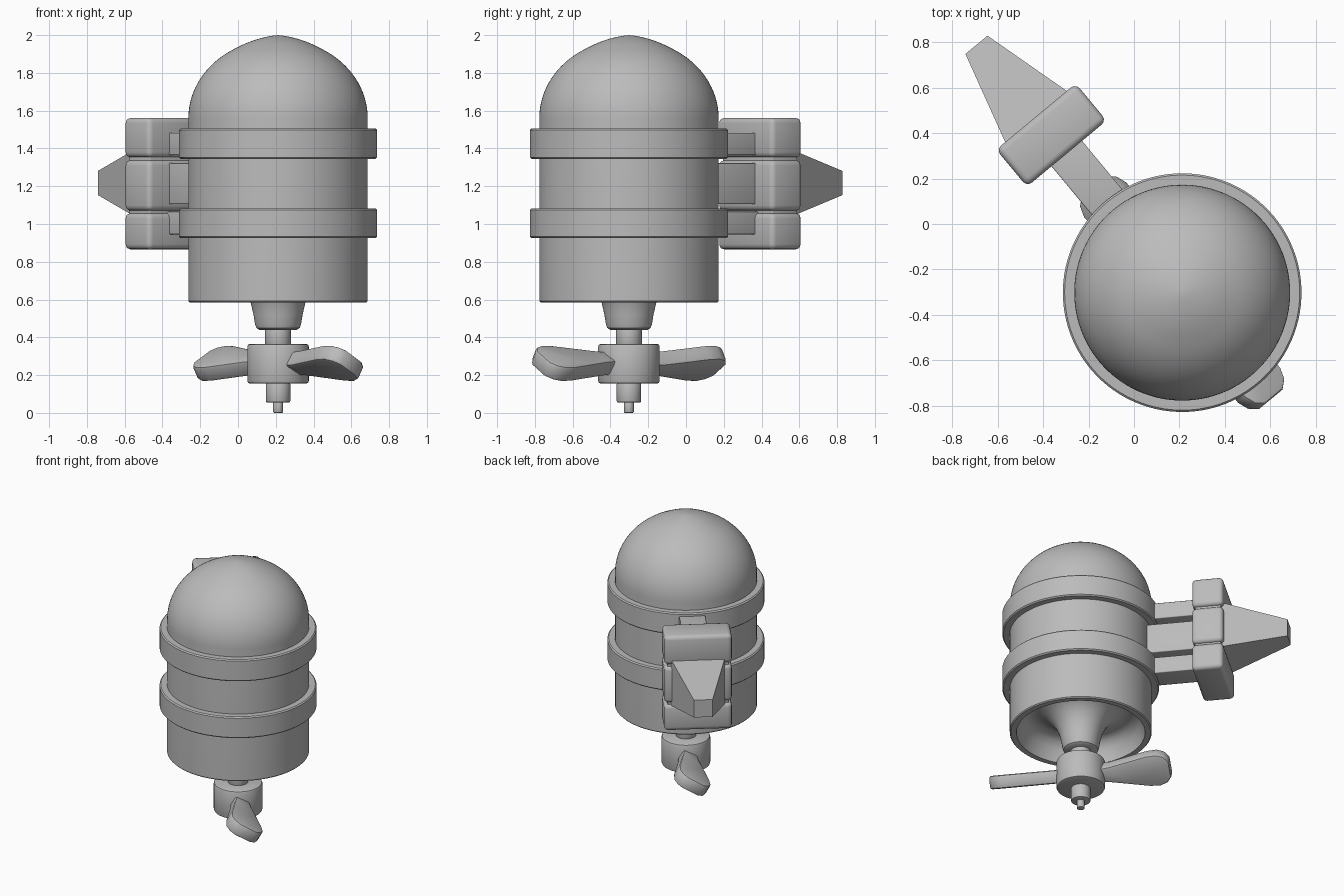
import bpy, bmesh, math
from mathutils import Matrix, Vector

if "Cube" in bpy.data.objects:
    bpy.data.objects.remove(bpy.data.objects["Cube"])

grey = bpy.data.materials.new("plain grey")
grey.use_nodes = True
grey.diffuse_color = (0.5, 0.5, 0.5, 1)
grey.node_tree.nodes["Principled BSDF"].inputs["Base Color"].default_value = (0.5, 0.5, 0.5, 1)

# Parts are laid out around the body axis, with the bracket along local +x
PLACE = Matrix.Translation((0.212, -0.302, 0)) @ Matrix.Rotation(math.radians(129.7), 4, "Z")


def finish(name, bm, bevel=0, smooth=True, local=Matrix()):
    bmesh.ops.recalc_face_normals(bm, faces=bm.faces)
    if bevel:
        bmesh.ops.bevel(bm, geom=bm.edges[:], offset=bevel, segments=3,
                        profile=0.5, affect="EDGES", clamp_overlap=True)
    bm.transform(PLACE @ local)
    mesh = bpy.data.meshes.new(name)
    bm.to_mesh(mesh)
    bm.free()
    mesh.materials.append(grey)
    obj = bpy.data.objects.new(name, mesh)
    bpy.context.collection.objects.link(obj)
    if smooth:
        bpy.ops.object.select_all(action="DESELECT")
        obj.select_set(True)
        bpy.context.view_layer.objects.active = obj
        bpy.ops.object.shade_smooth_by_angle(angle=math.radians(35))


def lathe(name, profile, steps=96, closed=False):
    bm = bmesh.new()
    verts = [bm.verts.new((r, 0, z)) for r, z in profile]
    pairs = list(zip(verts, verts[1:]))
    if closed:
        pairs.append((verts[-1], verts[0]))
    edges = [bm.edges.new(p) for p in pairs]
    bmesh.ops.spin(bm, geom=verts + edges, cent=(0, 0, 0), axis=(0, 0, 1),
                   angle=2 * math.pi, steps=steps, use_duplicate=False)
    bmesh.ops.remove_doubles(bm, verts=bm.verts, dist=0.0005)
    finish(name, bm)


def box(name, x0, x1, width, z0, z1, bevel):
    bm = bmesh.new()
    bmesh.ops.create_cube(bm, size=1)
    bm.transform(Matrix.Translation(((x0 + x1) / 2, 0, (z0 + z1) / 2))
                 @ Matrix.Diagonal((x1 - x0, width, z1 - z0, 1)))
    finish(name, bm, bevel)


def drum(name, r, z0, z1, b=0.01):
    lathe(name, [(0, z0), (r - b, z0), (r - b * 0.3, z0 + b * 0.3), (r, z0 + b),
                 (r, z1 - b), (r - b * 0.3, z1 - b * 0.3), (r - b, z1), (0, z1)], 64)


# Domed body with a hollow underside that flares into the shaft collar
R = 0.475
dome = []
for i in range(25):
    t = math.radians(90 * i / 24)
    r = R * math.cos(t)
    dome.append((r, 1.56 + 0.42 * math.sin(t) + 0.02 * max(0, 1 - r / 0.22)))
underside = [(0, 0.44), (0.1, 0.44), (0.115, 0.45), (0.122, 0.47), (0.13, 0.52),
             (0.145, 0.585), (0.175, 0.65), (0.22, 0.7), (0.28, 0.735), (0.33, 0.74),
             (0.375, 0.72), (0.405, 0.68), (0.425, 0.62), (0.43, 0.585), (0.468, 0.585),
             (R, 0.592)]
lathe("body", underside + dome)

# Clamp bands
for name, z0, z1 in (("upper_band", 1.345, 1.505), ("lower_band", 0.925, 1.083)):
    lathe(name, [(0.46, z0), (0.517, z0), (0.525, z0 + 0.008), (0.525, z1 - 0.008),
                 (0.517, z1), (0.46, z1)], closed=True)

# Shaft, hub and end pin
drum("shaft", 0.068, 0.36, 0.46, 0.004)
drum("hub", 0.163, 0.155, 0.365, 0.014)
drum("hub_nut", 0.065, 0.055, 0.16, 0.008)
drum("end_pin", 0.026, 0, 0.06, 0.005)

# Two pitched propeller blades
for name, turn in (("back_blade", 0), ("front_blade", math.pi)):
    half = [(0.1, 0.05), (0.2, 0.06), (0.34, 0.09), (0.46, 0.116), (0.53, 0.12),
            (0.58, 0.1), (0.61, 0.06)]
    outline = half + [(x, -y) for x, y in reversed(half)]
    bm = bmesh.new()
    face = bm.faces.new([bm.verts.new((x, y, -0.045)) for x, y in outline])
    ext = bmesh.ops.extrude_face_region(bm, geom=[face])
    top = [v for v in ext["geom"] if isinstance(v, bmesh.types.BMVert)]
    bmesh.ops.translate(bm, verts=top, vec=Vector((0, 0, 0.09)))
    bmesh.ops.recalc_face_normals(bm, faces=bm.faces)
    rims = [e for e in bm.edges if abs(e.verts[0].co.z - e.verts[1].co.z) < 0.01]
    bmesh.ops.bevel(bm, geom=rims, offset=0.015, segments=2, profile=0.5, affect="EDGES")
    finish(name, bm, local=Matrix.Rotation(turn, 4, "Z") @ Matrix.Translation((0, 0, 0.262))
           @ Matrix.Rotation(math.radians(-30), 4, "X"))

# Bracket arms, rounded blocks and the core joining them
for name, z0, z1 in (("upper_arm", 1.365, 1.483), ("middle_arm", 1.105, 1.322),
                     ("lower_arm", 0.945, 1.065)):
    box(name, 0.44, 0.85, 0.175, z0, z1, 0.006)
for name, z0, z1 in (("upper_block", 1.352, 1.562), ("middle_block", 1.07, 1.338),
                     ("lower_block", 0.865, 1.058)):
    box(name, 0.795, 1.007, 0.455, z0, z1, 0.028)
box("block_core", 0.815, 0.99, 0.41, 0.9, 1.53, 0.005)

# Tapered point, flat sided
bm = bmesh.new()
rings = [[bm.verts.new((x, sy * w, 1.217 + sz * h)) for sy, sz in ((-1, -1), (1, -1), (1, 1), (-1, 1))]
         for x, w, h in ((0.95, 0.192, 0.18), (1.417, 0.063, 0.064))]
for ring in rings:
    bm.faces.new(ring)
for i in range(4):
    j = (i + 1) % 4
    bm.faces.new((rings[0][i], rings[0][j], rings[1][j], rings[1][i]))
finish("tapered_point", bm, smooth=False)
